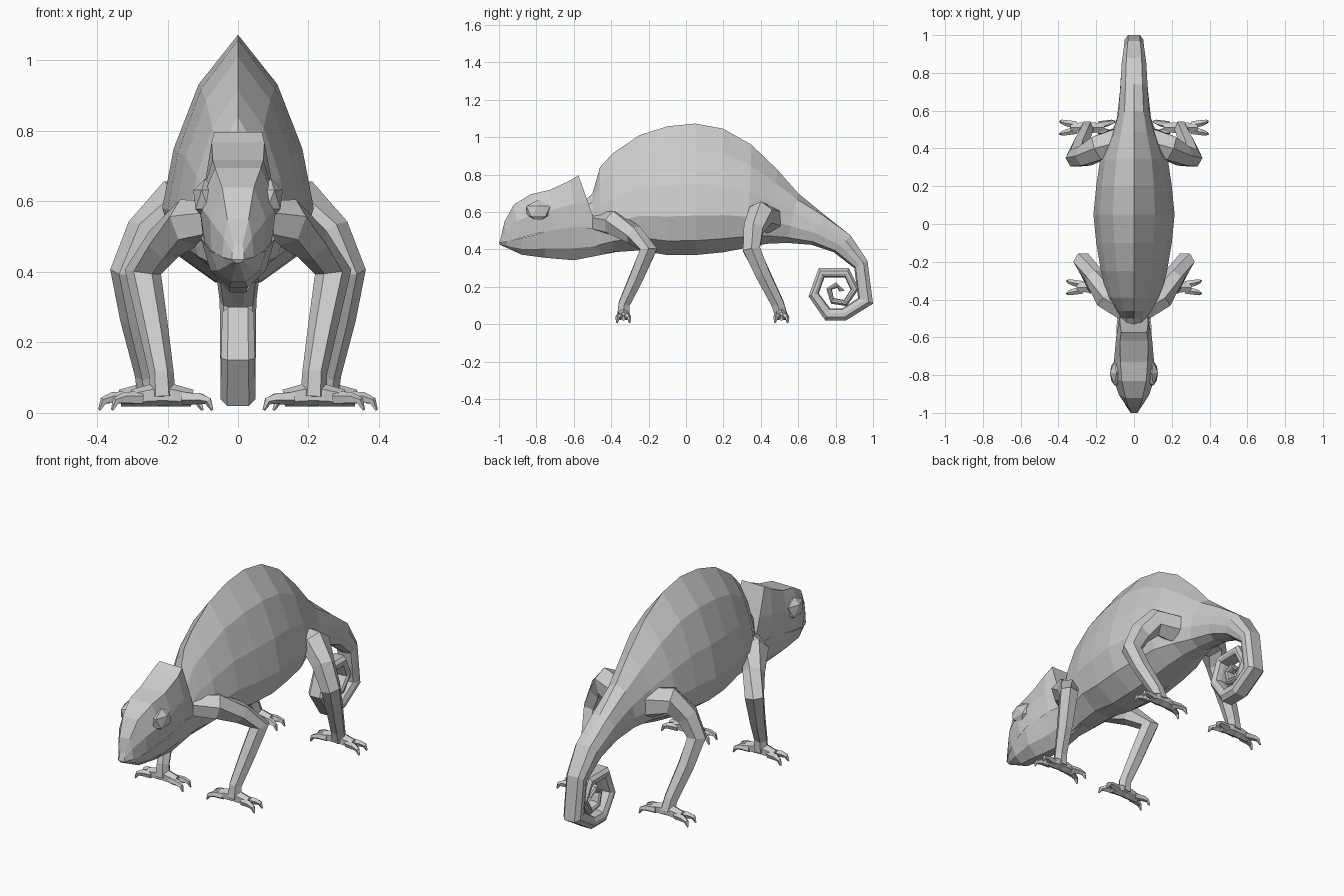
import bpy, bmesh
from mathutils import Vector


def loft(bm, rings):
    """Skin a list of equal-length rings and cap both ends."""
    vs = [[bm.verts.new(p) for p in r] for r in rings]
    n = len(vs[0])
    for a, b in zip(vs, vs[1:]):
        for i in range(n):
            j = (i + 1) % n
            bm.faces.new((a[i], a[j], b[j], b[i]))
    bm.faces.new(vs[0])
    bm.faces.new(vs[-1][::-1])


def section(top, bot, half):
    """Symmetric ring: half profile of (x, t), t runs from bottom 0 to top 1."""
    def pt(x, t):
        return Vector((x, bot[0] + (top[0] - bot[0]) * t, bot[1] + (top[1] - bot[1]) * t))
    right = [pt(x, t) for x, t in half]
    left = [pt(-x, t) for x, t in reversed(half) if x > 0]
    return right + left


def tube(bm, pts, sides=6):
    """Tapered limb through (x, y, z, radius) points."""
    from math import cos, sin, tau
    rings = []
    P = [Vector(p[:3]) for p in pts]
    for i, p in enumerate(pts):
        t = P[min(i + 1, len(P) - 1)] - P[max(i - 1, 0)]
        u = t.cross(Vector((0, 1, 0))).normalized()
        v = t.normalized().cross(u)
        rings.append([P[i] + p[3] * (u * cos(tau * k / sides) + v * sin(tau * k / sides))
                      for k in range(sides)])
    loft(bm, rings)


def finish(name, bm, mirror=False):
    bmesh.ops.recalc_face_normals(bm, faces=bm.faces)
    me = bpy.data.meshes.new(name)
    bm.to_mesh(me)
    bm.free()
    ob = bpy.data.objects.new(name, me)
    bpy.context.collection.objects.link(ob)
    if mirror:
        ob.modifiers.new("mirror", 'MIRROR')
    return ob


# Ridged body flowing into the curled tail: top y,z / bottom y,z / half width / roundness
trunk = [
    (-.58, .62, -.58, .38, .06, .6), (-.50, .70, -.50, .37, .075, .3),
    (-.46, .84, -.46, .375, .10, 0), (-.39, .915, -.39, .385, .14, 0),
    (-.25, 1.01, -.25, .395, .175, 0), (-.10, 1.058, -.10, .37, .20, 0),
    (.05, 1.073, .05, .37, .215, 0), (.20, 1.045, .20, .385, .20, 0),
    (.35, .96, .33, .41, .18, 0), (.49, .825, .43, .43, .13, .1),
    (.60, .70, .54, .435, .09, .4), (.74, .585, .67, .425, .075, .8),
    (.88, .475, .79, .385, .065, 1), (.97, .34, .90, .30, .052, 1),
    (1.0, .11, .92, .14, .05, 1), (.855, .02, .835, .085, .05, 1),
    (.745, .02, .77, .085, .05, 1), (.655, .15, .71, .165, .048, 1),
    (.71, .30, .74, .25, .045, 1), (.87, .30, .85, .25, .045, 1),
    (.925, .19, .88, .185, .04, 1)]
curl = [(.86, .097, .845, .13, .035, 1), (.775, .11, .79, .14, .032, 1),
        (.75, .19, .78, .185, .03, 1), (.80, .225, .81, .195, .025, 1),
        (.85, .18, .82, .175, .015, 1)]
ridge = [(0, 1), (.52, .8), (.85, .54), (1, .3), (.8, .11), (.3, 0)]
round_ = [(0, 1), (.62, 1), (1, .7), (1, .4), (.8, .1), (.3, 0)]
bm = bmesh.new()
rings = []
for yt, zt, yb, zb, w, k in trunk + curl:
    half = [(w * (a[0] + (b[0] - a[0]) * k), a[1] + (b[1] - a[1]) * k)
            for a, b in zip(ridge, round_)]
    rings.append(section((yt, zt), (yb, zb), half))
loft(bm, rings)
finish("body_and_tail", bm)

# Skull with raised casque: top y,z / bottom y,z / half widths at crown, cheek, lip
skull = [
    (-.575, .797, -.47, .50, .068, .075, .075), (-.62, .768, -.58, .52, .075, .095, .09),
    (-.73, .718, -.70, .505, .072, .105, .10), (-.83, .695, -.80, .485, .065, .11, .095),
    (-.92, .64, -.89, .46, .045, .08, .075), (-.97, .55, -.96, .442, .03, .04, .045),
    (-.985, .475, -1, .435, .012, .016, .018)]
bm = bmesh.new()
loft(bm, [section((a, b), (c, d), [(wt, 1), (wm, .5), (wb, 0)])
          for a, b, c, d, wt, wm, wb in skull])
finish("skull", bm)

# Lower jaw and throat
jaw = [(-.40, .50, -.38, .385, .09), (-.60, .525, -.60, .342, .092),
       (-.75, .495, -.75, .355, .105), (-.88, .46, -.88, .372, .08),
       (-.96, .443, -.95, .405, .042), (-1, .435, -.995, .425, .016)]
bm = bmesh.new()
loft(bm, [section((a, b), (c, d), [(w, 1), (w * .75, .35), (w * .25, 0)])
          for a, b, c, d, w in jaw])
finish("lower_jaw", bm)

# Bulging eyes
bm = bmesh.new()
bmesh.ops.create_icosphere(bm, subdivisions=1, radius=1)
for v in bm.verts:
    v.co = Vector((.093 + .038 * v.co.x, -.79 + .075 * v.co.y, .605 + .06 * v.co.z))
finish("eyes", bm, True)


def leg(name, pts, reach):
    """Limb plus a grasping foot with two opposed bundles of toes."""
    bm = bmesh.new()
    tube(bm, pts)
    cx, cy = pts[-1][:2]
    for s in (-1, 1):
        tube(bm, [(cx - s * .03, cy, .05, .028), (cx + s * .03, cy, .05, .032),
                  (cx + s * reach * .6, cy, .042, .024)])
        for d in (-.024, .024):
            tube(bm, [(cx + s * reach * .4, cy + d * .6, .042, .02),
                      (cx + s * reach * .75, cy + d, .042, .017),
                      (cx + s * reach * .92, cy + d * 1.3, .034, .012),
                      (cx + s * reach, cy + d * 1.4, .008, .004)], 5)
    finish(name, bm, True)


# Front legs, elbows swept back
leg("front_legs", [(.05, -.46, .54, .06), (.14, -.39, .54, .07), (.21, -.28, .48, .055),
                   (.27, -.20, .40, .052), (.24, -.27, .24, .042),
                   (.217, -.33, .11, .035), (.215, -.335, .045, .038)], .142)
# Hind legs, knees out to the side
leg("hind_legs", [(.08, .44, .56, .08), (.19, .40, .585, .075), (.26, .36, .51, .06),
                  (.31, .35, .40, .053), (.29, .41, .27, .045),
                  (.255, .49, .11, .038), (.247, .51, .045, .038)], .146)
